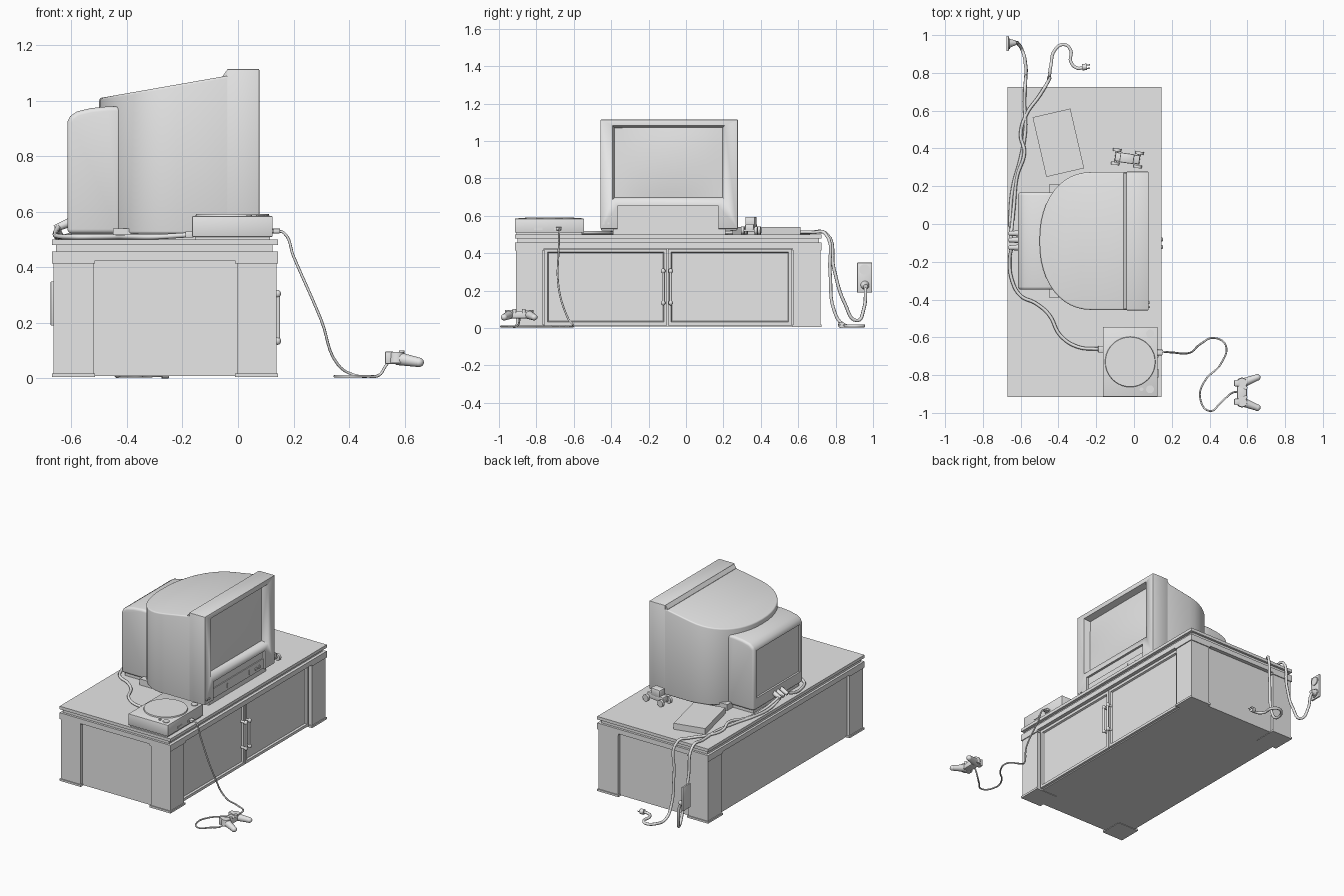
import bpy, bmesh, math
from mathutils import Matrix, Vector

if "Cube" in bpy.data.objects:
    bpy.data.objects.remove(bpy.data.objects["Cube"])

grey = bpy.data.materials.new("plain_grey")
grey.use_nodes = True
grey.diffuse_color = (0.8, 0.8, 0.8, 1)
grey.node_tree.nodes["Principled BSDF"].inputs["Base Color"].default_value = (0.8, 0.8, 0.8, 1)


def activate(ob):
    bpy.ops.object.select_all(action='DESELECT')
    ob.select_set(True)
    bpy.context.view_layer.objects.active = ob


def finish(name, bm, bevel=0, smooth=False, segments=2):
    bmesh.ops.recalc_face_normals(bm, faces=bm.faces[:])
    me = bpy.data.meshes.new(name)
    bm.to_mesh(me)
    bm.free()
    me.materials.append(grey)
    ob = bpy.data.objects.new(name, me)
    bpy.context.collection.objects.link(ob)
    activate(ob)
    if bevel:
        mod = ob.modifiers.new("Bevel", 'BEVEL')
        mod.width, mod.segments, mod.angle_limit = bevel, segments, math.radians(40)
        bpy.ops.object.modifier_apply(modifier=mod.name)
    if smooth:
        bpy.ops.object.shade_smooth_by_angle(angle=math.radians(35))
    return ob


def box(name, x, y, z, bevel=0, turn=0, inset=None):
    """Box from (low, high) ranges; inset = (direction, border, depth) sinks a panel."""
    bm = bmesh.new()
    size = [b - a for a, b in (x, y, z)]
    centre = Vector([(a + b) / 2 for a, b in (x, y, z)])
    bmesh.ops.create_cube(bm, size=1)
    bmesh.ops.scale(bm, vec=size, verts=bm.verts)
    if inset:
        bm.normal_update()
        faces = [f for f in bm.faces if f.normal.dot(Vector(inset[0])) > 0.9]
        bmesh.ops.inset_region(bm, faces=faces, thickness=inset[1])
        bmesh.ops.inset_region(bm, faces=faces, thickness=0.006, depth=-inset[2])
    bmesh.ops.transform(bm, matrix=Matrix.Translation(centre) @ Matrix.Rotation(turn, 4, 'Z'), verts=bm.verts)
    return finish(name, bm, bevel, bevel > 0)


def cylinder(name, start, end, r1, r2=None, sides=20):
    a, b = Vector(start), Vector(end)
    bm = bmesh.new()
    turn = (b - a).to_track_quat('Z', 'Y').to_matrix().to_4x4()
    bmesh.ops.create_cone(bm, cap_ends=True, segments=sides, radius1=r1, radius2=r1 if r2 is None else r2,
                          depth=(b - a).length, matrix=Matrix.Translation((a + b) / 2) @ turn)
    return finish(name, bm, 0, True)


def ball(name, at, size):
    bm = bmesh.new()
    bmesh.ops.create_uvsphere(bm, u_segments=16, v_segments=10, radius=1)
    bmesh.ops.transform(bm, matrix=Matrix.Translation(at) @ Matrix.Diagonal((*size, 1)), verts=bm.verts)
    return finish(name, bm, 0, True)


def prism(name, base, offset, bevel=0):
    bm = bmesh.new()
    face = bm.faces.new([bm.verts.new(p) for p in base])
    moved = bmesh.ops.extrude_face_region(bm, geom=[face])["geom"]
    for v in moved:
        if isinstance(v, bmesh.types.BMVert):
            v.co += Vector(offset(v.co))
    return finish(name, bm, bevel, True, 3)


def cut(target, cutter):
    cutter.hide_render = True
    activate(target)
    mod = target.modifiers.new("Cut", 'BOOLEAN')
    mod.operation, mod.solver, mod.object = 'DIFFERENCE', 'EXACT', cutter
    bpy.ops.object.modifier_apply(modifier=mod.name)
    bpy.data.objects.remove(cutter)


def cable(name, points, radius):
    cu = bpy.data.curves.new(name, 'CURVE')
    cu.dimensions, cu.resolution_u = '3D', 6
    cu.bevel_depth, cu.bevel_resolution, cu.use_fill_caps = radius, 2, True
    sp = cu.splines.new('BEZIER')
    sp.bezier_points.add(len(points) - 1)
    for bp, p in zip(sp.bezier_points, points):
        bp.co = p
        bp.handle_left_type = bp.handle_right_type = 'AUTO'
    cu.materials.append(grey)
    ob = bpy.data.objects.new(name, cu)
    bpy.context.collection.objects.link(ob)
    activate(ob)
    bpy.ops.object.convert(target='MESH')
    bpy.ops.object.shade_smooth()


# Cabinet: core, stacked top, four corner posts, doors with handles
X, Y = (-0.67, 0.145), (-0.915, 0.725)
box("cabinet_core", (-0.645, 0.105), (-0.89, 0.7), (0.008, 0.44))
box("lower_top_slab", X, Y, (0.425, 0.457))
box("top_neck", (-0.655, 0.125), (-0.9, 0.71), (0.45, 0.485))
box("table_top", X, Y, (0.48, 0.5))
for i, x in enumerate(((-0.67, -0.515), (-0.01, 0.145))):
    for j, y in enumerate(((-0.915, -0.76), (0.57, 0.725))):
        box(f"corner_post_{i}{j}", (x[0] + 0.006, x[1] - 0.006), (y[0] + 0.006, y[1] - 0.006), (0.01, 0.43))
        box(f"post_foot_{i}{j}", x, y, (0.005, 0.018))
        box(f"post_head_{i}{j}", x, y, (0.415, 0.426))
for name, y, hy in (("right_door", (-0.757, -0.101), -0.122), ("left_door", (-0.097, 0.567), -0.082)):
    box(name, (0.1, 0.122), y, (0.015, 0.424), inset=((1, 0, 0), 0.025, 0.012))
    cylinder(name + "_handle", (0.145, hy, 0.13), (0.145, hy, 0.31), 0.007)
    for z in (0.135, 0.305):
        ball(name + "_knob", (0.143, hy, z), (0.012, 0.012, 0.014))
        cylinder(name + "_handle_stem", (0.1, hy, z), (0.143, hy, z), 0.008)

# Television: bezel, screen, control panel
MID = -0.09
bezel = box("television_bezel", (-0.04, 0.077), (-0.457, 0.277), (0.53, 1.115), 0.004)
cut(bezel, prism("screen_cutter", [(0.03, y, z) for y, z in ((-0.38, 0.7), (0.195, 0.7), (0.195, 1.07), (-0.38, 1.07))],
                 lambda c: (0.06, math.copysign(0.016, c.y - MID), math.copysign(0.016, c.z - 0.88))))
cut(bezel, box("panel_cutter", (0.062, 0.1), (-0.365, 0.175), (0.5, 0.652)))
bm = bmesh.new()
bmesh.ops.create_grid(bm, x_segments=12, y_segments=10, size=1)
for v in bm.verts:
    u, w = v.co.x, v.co.y
    v.co = (0.034 + 0.016 * (1 - u * u) * (1 - w * w), MID + 0.295 * u, 0.885 + 0.192 * w)
finish("screen", bm, 0, True)
box("control_flap", (0.05, 0.068), (-0.36, 0.17), (0.535, 0.6))
for y in (-0.21, 0.02):
    box("flap_seam", (0.066, 0.071), (y - 0.003, y + 0.003), (0.55, 0.58))
for y in (0.09, 0.125):
    cylinder("control_button", (0.06, y, 0.562), (0.073, y, 0.562), 0.01)
for y in (-0.44, -0.415):
    cylinder("power_button", (0.07, y, 0.56), (0.084, y, 0.56), 0.006)

# Television: rounded body with sloping top, stand, rear housing
outline = [(-0.03, -0.455, 0.522)]
for i in range(25):
    a = -math.pi / 2 + math.pi * i / 24
    c, s = abs(math.cos(a)) ** 0.91, math.copysign(abs(math.sin(a)) ** 0.91, a)
    outline.append((-0.22 - 0.28 * c, MID + 0.365 * s, 0.522))
outline.append((-0.03, 0.275, 0.522))
prism("television_body", outline, lambda c: (0, 0, 0.488 + (c.x + 0.5) * 0.175), 0.008)
prism("bezel_step", [(x, -0.45, z) for x, z in ((-0.055, 1.0), (-0.055, 1.09), (-0.038, 1.114), (-0.02, 1.114), (-0.02, 1.0))],
      lambda c: (0, 0.72, 0))
box("television_stand", (-0.45, 0.06), (-0.39, 0.21), (0.5, 0.54))
rear = [(-0.42, 0.522), (-0.615, 0.522), (-0.615, 0.925), (-0.605, 0.945), (-0.58, 0.962), (-0.53, 0.974), (-0.47, 0.98), (-0.42, 0.98)]
housing = prism("rear_housing", [(x, -0.348, z) for x, z in rear], lambda c: (0, 0.516, 0), 0.016)
cut(housing, box("rear_cutter", (-0.7, -0.603), (-0.32, 0.14), (0.6, 0.915)))
box("rear_foot", (-0.6, -0.4), (-0.33, 0.15), (0.5, 0.53))

# Game console with disc lid, buttons, ports and sockets
box("console_base", (-0.155, 0.115), (-0.905, -0.555), (0.5, 0.515))
box("console_case", (-0.165, 0.125), (-0.915, -0.545), (0.51, 0.585), 0.003)
cylinder("disc_lid", (-0.02, -0.73, 0.58), (-0.02, -0.73, 0.592), 0.135, 0.131, 40)
for x, y, r in ((0.085, -0.58, 0.021), (0.085, -0.875, 0.021), (0.04, -0.875, 0.01)):
    cylinder("console_button", (x, y, 0.58), (x, y, 0.589), r)
for y in (-0.79, -0.685):
    box("controller_port", (0.12, 0.129), (y - 0.022, y + 0.022), (0.525, 0.537))
box("controller_plug", (0.12, 0.152), (-0.695, -0.665), (0.523, 0.54), 0.003)
box("console_rear_plug", (-0.19, -0.16), (-0.68, -0.645), (0.507, 0.53), 0.003)

# Controller and its lead
cable("controller_lead", [(0.14, -0.675, 0.531), (0.165, -0.677, 0.525), (0.2, -0.68, 0.44), (0.3, -0.68, 0.21), (0.36, -0.63, 0.05),
                          (0.42, -0.603, 0.012), (0.485, -0.64, 0.008), (0.46, -0.74, 0.008), (0.375, -0.83, 0.008),
                          (0.35, -0.92, 0.008), (0.4, -0.99, 0.008), (0.46, -0.945, 0.008), (0.51, -0.9, 0.013),
                          (0.532, -0.89, 0.045), (0.55, -0.89, 0.07)], 0.005)
box("controller_body", (0.545, 0.597), (-0.96, -0.825), (0.052, 0.09), 0.008)
for side in (-1, 1):
    y = -0.892 + side * 0.05
    cylinder("controller_pad", (0.572, y, 0.055), (0.572, y, 0.096), 0.029, 0.026)
    cylinder("controller_grip", (0.575, y, 0.072), (0.652, y + side * 0.03, 0.058), 0.024, 0.017)
    ball("grip_end", (0.652, y + side * 0.03, 0.058), (0.018, 0.018, 0.017))
    box("shoulder_button", (0.53, 0.56), (y - 0.017, y + 0.017), (0.052, 0.097), 0.004)
    cylinder("thumb_stick", (0.59, y - side * 0.025, 0.08), (0.59, y - side * 0.025, 0.101), 0.01)

# Flat case lying on the table
box("flat_case", (-0.503, -0.298), (0.268, 0.592), (0.5, 0.54), turn=math.radians(13))

# Toy car
car = Matrix.Translation((-0.035, 0.348, 0.5)) @ Matrix.Rotation(math.radians(-8), 4, 'Z')
box("toy_chassis", (-0.1, 0.03), (0.325, 0.371), (0.518, 0.555), 0.004, math.radians(-8))
box("toy_cab", (-0.075, 0.0), (0.322, 0.374), (0.545, 0.595), 0.006, math.radians(-8))
for x in (-0.06, 0.06):
    cylinder("toy_axle", car @ Vector((x, -0.04, 0.022)), car @ Vector((x, 0.04, 0.022)), 0.006)
    for s in (-1, 1):
        cylinder("toy_wheel", car @ Vector((x, s * 0.028, 0.022)), car @ Vector((x, s * 0.044, 0.022)), 0.022)

# Cables behind the television
cable("signal_cable", [(-0.18, -0.662, 0.517), (-0.3, -0.65, 0.51), (-0.39, -0.59, 0.51), (-0.45, -0.48, 0.51), (-0.52, -0.42, 0.51),
                       (-0.6, -0.38, 0.51), (-0.645, -0.3, 0.512), (-0.658, -0.18, 0.525), (-0.645, -0.12, 0.55)], 0.009)
for y in (-0.125, -0.085, -0.05):
    cylinder("rear_plug", (-0.66, y, 0.54), (-0.6, y, 0.565), 0.012, 0.017, 12)
cable("wall_cable", [(-0.65, -0.085, 0.545), (-0.655, 0.05, 0.512), (-0.64, 0.2, 0.51), (-0.6, 0.35, 0.51), (-0.575, 0.5, 0.51),
                     (-0.58, 0.65, 0.51), (-0.575, 0.75, 0.505), (-0.572, 0.79, 0.32), (-0.575, 0.85, 0.13),
                     (-0.59, 0.915, 0.04), (-0.61, 0.95, 0.1), (-0.635, 0.96, 0.215), (-0.655, 0.96, 0.225)], 0.009)
cable("loose_cable", [(-0.65, -0.05, 0.545), (-0.635, 0.1, 0.512), (-0.62, 0.25, 0.512), (-0.58, 0.38, 0.525), (-0.6, 0.47, 0.512),
                      (-0.57, 0.58, 0.512), (-0.5, 0.68, 0.512), (-0.46, 0.745, 0.505), (-0.452, 0.77, 0.3), (-0.447, 0.79, 0.1),
                      (-0.44, 0.84, 0.02), (-0.42, 0.92, 0.012), (-0.37, 0.95, 0.012), (-0.335, 0.92, 0.012),
                      (-0.335, 0.86, 0.012), (-0.3, 0.825, 0.013), (-0.265, 0.83, 0.015)], 0.009)
cylinder("loose_plug", (-0.275, 0.83, 0.017), (-0.25, 0.832, 0.017), 0.017, 0.017, 12)
for y in (0.823, 0.841):
    cylinder("plug_pin", (-0.255, y, 0.017), (-0.234, y + 0.002, 0.017), 0.003, 0.003, 8)

# Wall socket with a plug in the lower outlet
box("wall_plate", (-0.675, -0.663), (0.915, 0.995), (0.19, 0.35), 0.003)
for z in (0.313, 0.228):
    cylinder("outlet_ring", (-0.668, 0.955, z), (-0.657, 0.955, z), 0.028)
cylinder("wall_plug", (-0.66, 0.957, 0.228), (-0.625, 0.96, 0.222), 0.024, 0.012)
